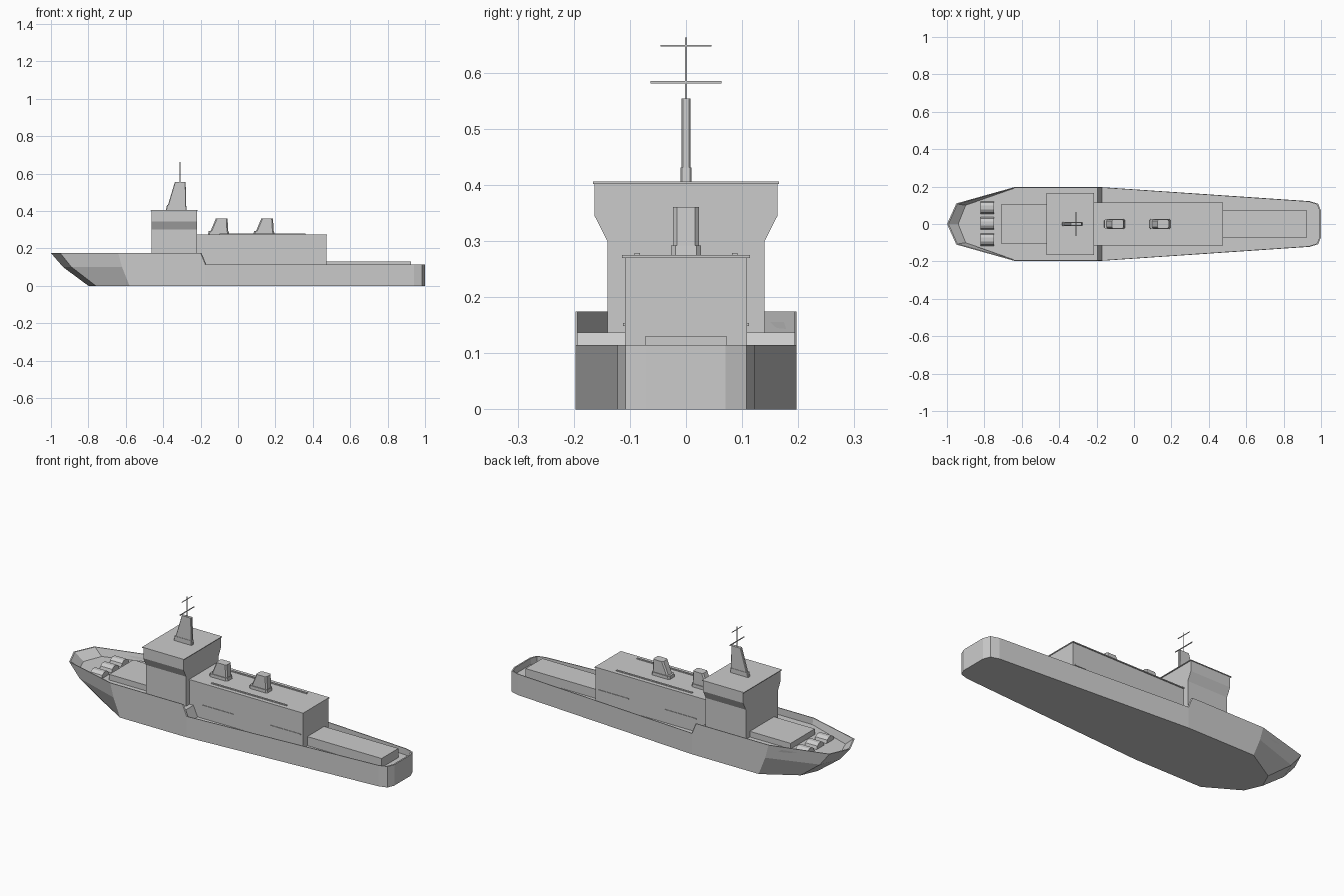
import bpy, bmesh, math

if "Cube" in bpy.data.objects:
    bpy.data.objects.remove(bpy.data.objects["Cube"])


def mesh_object(name, bm):
    bmesh.ops.recalc_face_normals(bm, faces=bm.faces)
    me = bpy.data.meshes.new(name)
    bm.to_mesh(me)
    bm.free()
    ob = bpy.data.objects.new(name, me)
    bpy.context.collection.objects.link(ob)
    return ob


def prism(name, profile, lo, hi, axis):
    """Extrude a 2D profile: axis 'x' takes (y, z), axis 'y' takes (x, z)."""
    bm = bmesh.new()
    place = (lambda p, d: (d, *p)) if axis == 'x' else (lambda p, d: (p[0], d, p[1]))
    a = [bm.verts.new(place(p, lo)) for p in profile]
    b = [bm.verts.new(place(p, hi)) for p in profile]
    n = len(profile)
    bm.faces.new(a)
    bm.faces.new(b)
    for i in range(n):
        j = (i + 1) % n
        bm.faces.new((a[i], a[j], b[j], b[i]))
    return mesh_object(name, bm)


def box(name, x0, x1, y0, y1, z0, z1):
    return prism(name, [(x0, z0), (x1, z0), (x1, z1), (x0, z1)], y0, y1, 'y')


# Hull: half outlines from bow tip to stern, lofted upward then down to the deck
aft = [(0.94, 0.122), (0.985, 0.108), (1.0, 0.07)]
aft_in = [(0.935, 0.118), (0.978, 0.104), (0.992, 0.068)]
step = [(-0.2, 0.197), (-0.175, 0.197)]
step_in = [(-0.195, 0.193), (-0.17, 0.193)]
bow_top = [(-1.0, 0), (-0.95, 0.11), (-0.64, 0.197)]
bow_in = [(-0.992, 0), (-0.944, 0.107), (-0.638, 0.193)]
rim_z = [0.175] * 4 + [0.115] * 4
deck_z = [0.137] * 4 + [0.08] * 4
rings = [
    ([(-0.80, 0), (-0.76, 0.09), (-0.58, 0.197)] + step + aft, [0] * 8),
    ([(-0.935, 0), (-0.89, 0.107), (-0.62, 0.197)] + step + aft, [0.1] * 8),
    (bow_top + step + aft, rim_z),
    (bow_in + step_in + aft_in, rim_z),
    ([(-0.94, 0), (-0.90, 0.10), (-0.635, 0.193)] + step_in + aft_in, deck_z),
]
bm = bmesh.new()
loft = []
for pts, zs in rings:
    right = [bm.verts.new((x, y, z)) for (x, y), z in zip(pts, zs)]
    left = [right[0]] + [bm.verts.new((x, -y, z)) for (x, y), z in list(zip(pts, zs))[1:]]
    loft.append((right, left))
for (r0, l0), (r1, l1) in zip(loft, loft[1:]):
    loop0, loop1 = r0 + l0[:0:-1], r1 + l1[:0:-1]
    for i in range(len(loop0)):
        j = (i + 1) % len(loop0)
        bm.faces.new((loop0[i], loop0[j], loop1[j], loop1[i]))
for right, left in (loft[0], loft[-1]):
    bm.faces.new((right[0], right[1], left[1]))
    for i in range(1, 7):
        bm.faces.new((right[i], right[i + 1], left[i + 1], left[i]))
mesh_object("hull", bm)

# Bridge with flared upper level and roof
half = [(0.14, 0.13), (0.14, 0.30), (0.163, 0.345), (0.163, 0.402)]
prism("bridge", half + [(-y, z) for y, z in reversed(half)], -0.462, -0.218, 'x')
box("bridge_roof", -0.468, -0.213, -0.166, 0.166, 0.402, 0.406)

# Long deckhouse, roof and low deck platforms
box("deckhouse", -0.22, 0.473, -0.109, 0.109, 0.075, 0.27)
box("deckhouse_roof", -0.218, 0.476, -0.114, 0.114, 0.27, 0.275)
box("aft_platform", 0.47, 0.925, -0.073, 0.073, 0.075, 0.13)
box("fore_platform", -0.71, -0.46, -0.105, 0.105, 0.13, 0.168)

# Roof rails and side rails
for s in (-1, 1):
    box("roof_rail", -0.1, 0.36, s * 0.087 - 0.005, s * 0.087 + 0.005, 0.274, 0.279)
    for x in (-0.14, 0.27):
        box("side_rail", x, x + 0.19, s * 0.110 - 0.002, s * 0.110 + 0.002, 0.149, 0.154)


def tower(name, bottom, top, y, chamfer):
    """Tapered tower from (x0, x1, z) bottom to top with chamfered corners."""
    bm = bmesh.new()
    loops = []
    for x0, x1, z in (bottom, top):
        c = chamfer
        q = [(x0, y - c), (x0 + c, y), (x1 - c, y), (x1, y - c)]
        q += [(a, -b) for a, b in reversed(q)]
        loops.append([bm.verts.new((a, b, z)) for a, b in q])
    for lp in loops:
        bm.faces.new(lp)
    for i in range(8):
        j = (i + 1) % 8
        bm.faces.new((loops[0][i], loops[0][j], loops[1][j], loops[1][i]))
    return mesh_object(name, bm)


# Two funnels on bases
for x in (0, 0.243):
    tower("funnel_base", (x - 0.16, x - 0.048, 0.274), (x - 0.158, x - 0.05, 0.292), 0.027, 0.008)
    tower("funnel", (x - 0.148, x - 0.052, 0.29), (x - 0.118, x - 0.056, 0.361), 0.023, 0.007)

# Mast with pole and cross arms
tower("mast_base", (-0.385, -0.275, 0.405), (-0.38, -0.277, 0.431), 0.01, 0.003)
tower("mast", (-0.375, -0.277, 0.43), (-0.338, -0.28, 0.554), 0.008, 0.003)
box("mast_pole", -0.3115, -0.3085, -0.0015, 0.0015, 0.55, 0.663)
box("lower_arm", -0.312, -0.308, -0.063, 0.063, 0.581, 0.585)
box("upper_arm", -0.3115, -0.3085, -0.045, 0.045, 0.6465, 0.6495)

# Foredeck drums lying along the ship
for y in (-0.083, 0.003, 0.088):
    pts = [(y + 0.034 * math.cos(math.pi * k / 5), 0.135 + 0.032 * math.sin(math.pi * k / 5))
           for k in range(6)]
    prism("deck_drum", pts, -0.82, -0.748, 'x')
